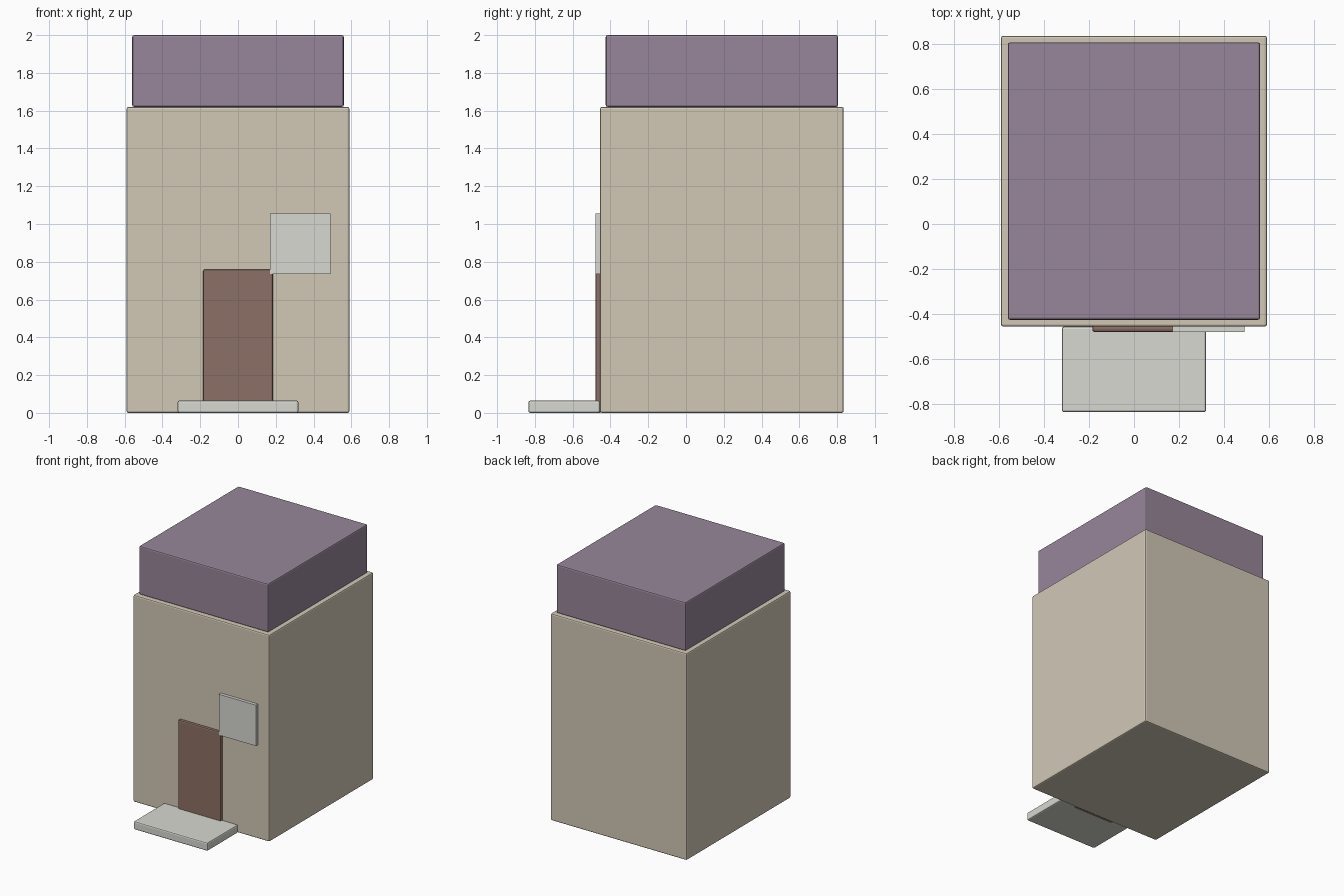
import bpy

if "Cube" in bpy.data.objects:
    bpy.data.objects.remove(bpy.data.objects["Cube"])


def material(name, rgb):
    m = bpy.data.materials.new(name)
    m.diffuse_color = (*rgb, 1)
    m.use_nodes = True
    m.node_tree.nodes["Principled BSDF"].inputs["Base Color"].default_value = m.diffuse_color
    return m


def block(name, x, y, z, mat, bevel=0.01):
    """Box spanning the given (min, max) ranges, with a small chamfer."""
    spans = (x, y, z)
    bpy.ops.mesh.primitive_cube_add(size=1, location=[(a + b) / 2 for a, b in spans])
    ob = bpy.context.object
    ob.name = name
    ob.scale = [b - a for a, b in spans]
    bpy.ops.object.transform_apply(location=False, rotation=False, scale=True)
    if bevel:
        mod = ob.modifiers.new("chamfer", 'BEVEL')
        mod.width = bevel
        mod.segments = 2
    ob.data.materials.append(mat)
    return ob


plaster = material("plaster", (0.64, 0.58, 0.47))
purple = material("roof_purple", (0.31, 0.24, 0.32))
wood = material("door_brown", (0.26, 0.16, 0.13))
pale = material("pale_stone", (0.69, 0.69, 0.64))

# Main body and roof block
block("walls", (-0.59, 0.59), (-0.455, 0.835), (0, 1.62), plaster)
block("roof", (-0.56, 0.56), (-0.425, 0.805), (1.62, 2.0), purple)

# Front details: door, window panel and doorstep
block("door", (-0.185, 0.185), (-0.479, -0.45), (0, 0.76), wood)
block("window", (0.17, 0.49), (-0.48, -0.45), (0.735, 1.055), pale, bevel=0)
block("doorstep", (-0.32, 0.32), (-0.835, -0.455), (0, 0.065), pale)
